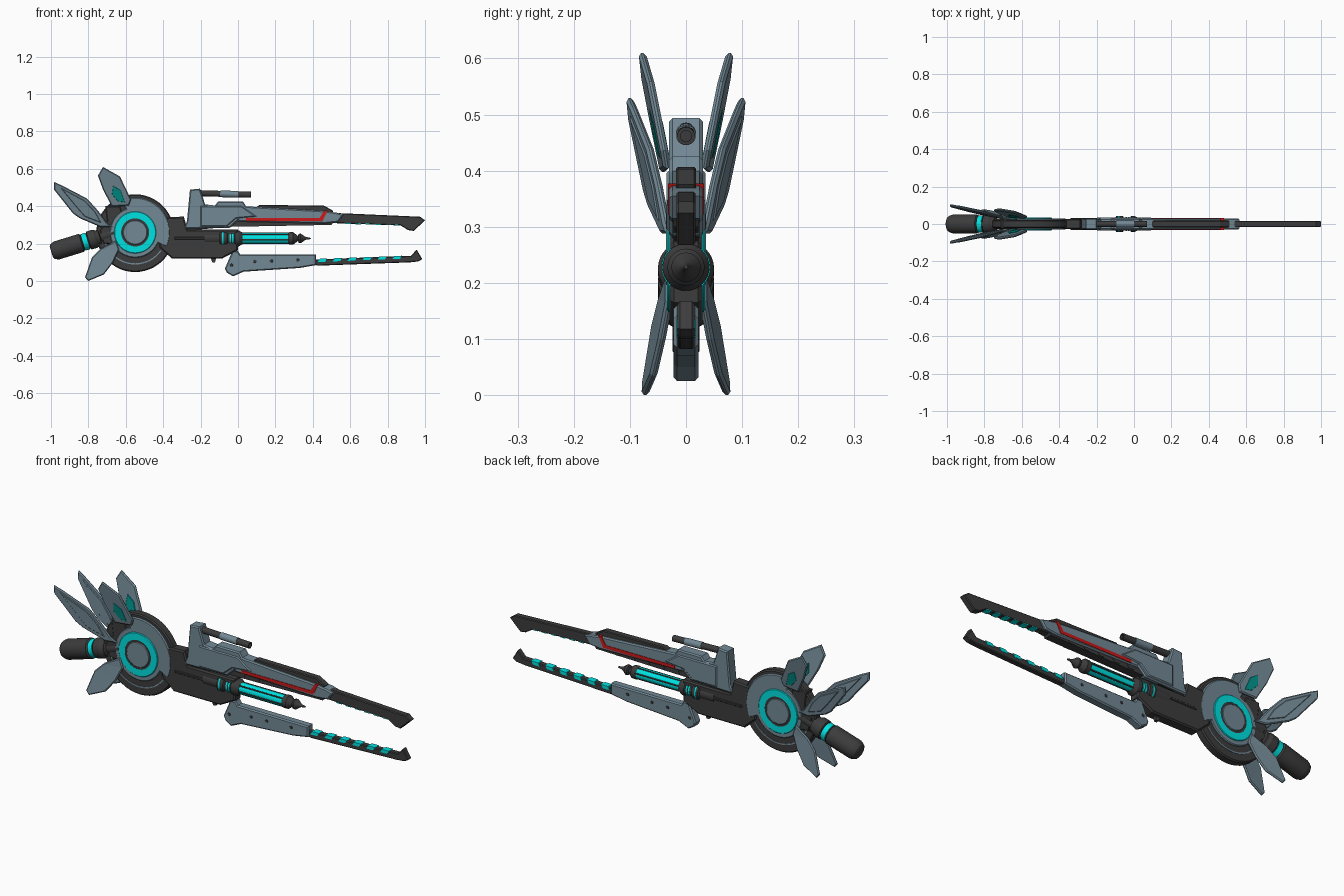
import bpy, bmesh, math
from mathutils import Vector


def mat(name, rgb):
    m = bpy.data.materials.new(name)
    m.diffuse_color = (*rgb, 1)
    return m


STEEL = mat("blue_steel", (0.17, 0.25, 0.30))
DARK = mat("dark_metal", (0.045, 0.045, 0.045))
CYAN = mat("cyan_glow", (0.0, 0.75, 0.75))
TEAL = mat("teal_inlay", (0.0, 0.28, 0.25))
RED = mat("red_trim", (0.6, 0.01, 0.01))
CX, CZ = -0.55, 0.26          # wheel centre


def finish(bm, name, material):
    bmesh.ops.recalc_face_normals(bm, faces=bm.faces)
    me = bpy.data.meshes.new(name)
    bm.to_mesh(me)
    bm.free()
    me.materials.append(material)
    ob = bpy.data.objects.new(name, me)
    bpy.context.collection.objects.link(ob)
    return ob


def prism(pts, y0, y1, bevel=0.0):
    """Side profile (x, z) extruded from y0 to y1 with chamfered rims."""
    bm = bmesh.new()
    f = bm.faces.new([bm.verts.new((x, y0, z)) for x, z in pts])
    ext = bmesh.ops.extrude_face_region(bm, geom=[f], use_keep_orig=True)
    for v in ext["geom"]:
        if isinstance(v, bmesh.types.BMVert):
            v.co.y = y1
    bmesh.ops.recalc_face_normals(bm, faces=bm.faces)
    if bevel:
        rims = [e for e in bm.edges if abs(e.verts[0].co.y - e.verts[1].co.y) < 1e-6]
        bmesh.ops.bevel(bm, geom=rims, offset=bevel, segments=1, affect='EDGES', profile=0.5)
    return bm


def plate(name, pts, w, material, bevel=0.0):
    return finish(prism(pts, -w, w, bevel), name, material)


def wing(name, pts, material=STEEL, t=0.007, bevel=0.005):
    """Thin blade leaning outward with distance from the wheel, mirrored."""
    bm = prism(pts, -t, t, bevel)
    bmesh.ops.triangulate(bm, faces=bm.faces)
    for v in bm.verts:
        r = math.hypot(v.co.x - CX, v.co.z - CZ)
        v.co.y -= 0.03 + 0.185 * max(0, r - 0.13)
    ob = finish(bm, name, material)
    m = ob.modifiers.new("mirror", 'MIRROR')
    m.use_axis = (False, True, False)
    return ob


def lathe(name, profile, start, direction, material, n=32):
    """Turned part: profile of (distance along axis, radius)."""
    q = Vector(direction).to_track_quat('Z', 'Y')
    bm = bmesh.new()
    rings = []
    for t, r in profile:
        rings.append([bm.verts.new(Vector(start) + q @ Vector((
            r * math.cos(2 * math.pi * i / n), r * math.sin(2 * math.pi * i / n), t)))
            for i in range(n)])
    for a, b in zip(rings, rings[1:]):
        for i in range(n):
            j = (i + 1) % n
            bm.faces.new((a[i], a[j], b[j], b[i]))
    bmesh.ops.remove_doubles(bm, verts=bm.verts, dist=1e-5)
    ob = finish(bm, name, material)
    bpy.ops.object.select_all(action='DESELECT')
    ob.select_set(True)
    bpy.context.view_layer.objects.active = ob
    bpy.ops.object.shade_smooth_by_angle(angle=math.radians(30))
    return ob


def disc(name, r0, r1, w, material, c=0.0, x=CX, z=CZ, n=48):
    """Disc or ring lying in the side plane, half width w."""
    prof = [(-w, r0), (-w, r1 - c), (c - w, r1), (w - c, r1), (w, r1 - c), (w, r0), (-w, r0)]
    return lathe(name, prof if r0 else prof[:-1], (x, 0, z), (0, 1, 0), material, n)


def arc(r, a0, a1, n=20):
    return [(CX + r * math.cos(math.radians(a0 + (a1 - a0) * i / n)),
             CZ + r * math.sin(math.radians(a0 + (a1 - a0) * i / n))) for i in range(n + 1)]


# Wheel
disc("wheel_rim", 0, 0.208, 0.022, DARK, 0.006, z=0.256)
plate("wheel_guard", arc(0.187, -25, 112) + arc(0.11, 112, -25), 0.029, STEEL, 0.005)
plate("wheel_lower_band", arc(0.172, 190, 325) + arc(0.165, 325, 190), 0.024, STEEL)
disc("wheel_face", 0, 0.135, 0.029, STEEL, 0.004)
disc("glow_ring", 0.075, 0.112, 0.034, CYAN, 0.003)
disc("hub", 0, 0.078, 0.033, DARK)
disc("hub_cap", 0, 0.068, 0.036, STEEL, 0.006)
plate("rear_bracket", [(-0.71, 0.40), (-0.63, 0.40), (-0.6, 0.3), (-0.62, 0.19), (-0.72, 0.2),
                       (-0.74, 0.27), (-0.70, 0.32)], 0.026, DARK, 0.005)

# Wings and inlay
wing("upper_rear_wing", [(-.984, .53), (-.941, .511), (-.807, .441), (-.749, .377), (-.70, .31),
                         (-.668, .288), (-.733, .288), (-.845, .335), (-.882, .361), (-.984, .489)])
wing("wing_overlay", [(-.95, .50), (-.82, .43), (-.765, .372), (-.73, .31), (-.82, .345),
                      (-.86, .39)], t=0.010, bevel=0.003)
wing("top_wing", [(-.722, .61), (-.631, .559), (-.572, .436), (-.583, .404), (-.674, .398),
                  (-.722, .489), (-.749, .564)])
wing("top_wing_inlay", [(-.668, .511), (-.626, .484), (-.604, .42), (-.642, .425), (-.674, .463)],
     TEAL, 0.009, 0.002)
wing("lower_wing", [(-.802, 0), (-.818, .02), (-.781, .126), (-.733, .174), (-.652, .217),
                    (-.636, .168), (-.668, .099), (-.717, .035)])

# Rear canister
S, D = (-0.998, 0, 0.155), (0.956, 0, 0.292)
lathe("canister", [(0, 0), (0, .03), (.006, .04), (.02, .047), (.03, .05), (.168, .05), (.174, .043),
                   (.206, .043), (.21, .05), (.245, .05), (.258, .042), (.27, .042), (.275, .03),
                   (.36, .03), (.36, 0)], S, D, DARK)
lathe("canister_band", [(.178, .03), (.178, .046), (.202, .046), (.202, .03)], S, D, CYAN)

# Receiver
plate("receiver", [(-.42, .275), (-.38, .34), (-.29, .345), (-.27, .275), (0, .275), (0, .165),
                   (-.085, .12), (-.353, .12), (-.42, .18)], 0.028, DARK, 0.007)
plate("receiver_rib", [(-.34, .235), (-.17, .235), (-.17, .222), (-.34, .222)], 0.032, DARK, 0.003)
plate("upper_core", [(-.27, .345), (-.2, .40), (.45, .37), (.52, .33), (.5, .30), (-.05, .29),
                     (-.27, .27)], 0.022, DARK)
plate("rear_shell", [(-.257, .489), (-.203, .494), (-.176, .41), (-.123, .404), (-.107, .425),
                     (.027, .425), (.043, .40), (.08, .36), (0, .325), (-.043, .285), (-.289, .28),
                     (-.273, .32)], 0.03, STEEL, 0.006)
plate("side_panel", [(-.20, .40), (.02, .40), (.10, .345), (-.01, .335), (-.06, .292), (-.20, .292)],
      0.035, STEEL, 0.005)
plate("front_shell", [(0, .402), (.465, .375), (.53, .365), (.565, .355), (.535, .315), (.47, .308),
                      (0, .318)], 0.030, STEEL, 0.006)
plate("top_rail", [(.09, .39), (.115, .407), (.46, .403), (.51, .375), (.5, .36), (.09, .36)],
      0.018, DARK, 0.004)
plate("red_stripe", [(.043, .338), (.437, .338), (.462, .377), (.48, .377), (.452, .322),
                     (.043, .322)], 0.0325, RED)
plate("under_glow", [(-.07, .318), (.46, .312), (.46, .302), (-.07, .302)], 0.021, CYAN)
for i in range(5):
    x = 0.03 + i * 0.085
    plate("under_glow_divider", [(x, .32), (x + .03, .32), (x + .02, .298), (x - .01, .298)], 0.024, DARK)
plate("trigger", [(-.15, .13), (-.115, .13), (-.123, .10), (-.137, .10)], 0.008, DARK)

# Sight
lathe("sight_tube", [(0, 0), (0, .016), (.12, .016), (.125, .012), (.2, .012), (.2, .016), (.285, .016),
                     (.285, .01), (.27, .01), (.27, 0)], (-.215, 0, .47), (1, 0, -.03), DARK, 20)
lathe("sight_sleeve", [(.12, 0), (.12, .018), (.215, .018), (.215, 0)], (-.215, 0, .47),
      (1, 0, -.03), STEEL, 20)

# Energy core
A, X = (0, 0, .228), (1, 0, 0)
lathe("core_housing", [(-.18, 0), (-.18, .034), (-.10, .034), (-.095, .042), (-.06, .042), (-.055, .036),
                       (-.02, .036), (-.015, .042), (.005, .042), (.025, .03), (.03, 0)], A, X, DARK)
for x in (-.085, -.045, -.032):
    lathe("core_coil", [(x, .03), (x, .0435 if x < -.08 else .038), (x + .008, .0435 if x < -.08 else .038),
                        (x + .008, .03)], A, X, CYAN)
lathe("core_tube", [(.02, 0), (.02, .029), (.275, .029), (.275, 0)], A, X, CYAN, 24)
for k in range(6):
    a = math.radians(60 * k + 15)
    lathe("core_rod", [(.02, 0), (.02, .004), (.28, .004), (.28, 0)],
          (0, .028 * math.cos(a), .228 + .028 * math.sin(a)), X, DARK, 8)
lathe("core_tip", [(.265, 0), (.265, .027), (.275, .033), (.295, .033), (.315, .018), (.32, .013),
                   (.325, .024), (.335, .026), (.355, .012), (.365, .007), (.385, .004), (.39, 0)],
      A, X, DARK)

# Upper and lower blades
plate("upper_blade", [(.48, .365), (.565, .362), (.95, .345), (.972, .345), (1, .325), (.94, .268),
                      (.91, .272), (.87, .297), (.5, .31)], 0.017, DARK, 0.004)
plate("lower_guard", [(-.07, .067), (-.043, .13), (-.03, .16), (.0, .16), (.012, .142), (.417, .142),
                      (.417, .085), (.33, .07), (.03, .05), (-.027, .025), (-.06, .045)],
      0.022, STEEL, 0.006)
plate("lower_blade", [(.40, .115), (.87, .133), (.925, .135), (.955, .168), (.985, .118), (.965, .105),
                      (.92, .10), (.42, .082)], 0.015, DARK, 0.004)
for i in range(6):
    x = 0.57 + i * 0.053
    z = 0.311 - (x - 0.5) * 0.03
    plate("upper_glow_dash", [(x, z + .012), (x + .03, z + .012), (x + .036, z - .004),
                              (x + .006, z - .004)], 0.0165, CYAN)
    x = 0.43 + i * 0.08
    z = 0.115 + (x - 0.4) * 0.038
    plate("lower_glow_dash", [(x + .006, z + .003), (x + .046, z + .004), (x + .036, z - .013),
                              (x - .004, z - .014)], 0.0165, CYAN)
for x, z in ((-.035, .085), (.09, .105), (.18, .107), (.32, .112)):
    disc("guard_bolt", 0, 0.008, 0.024, DARK, 0.001, x, z, 12)
